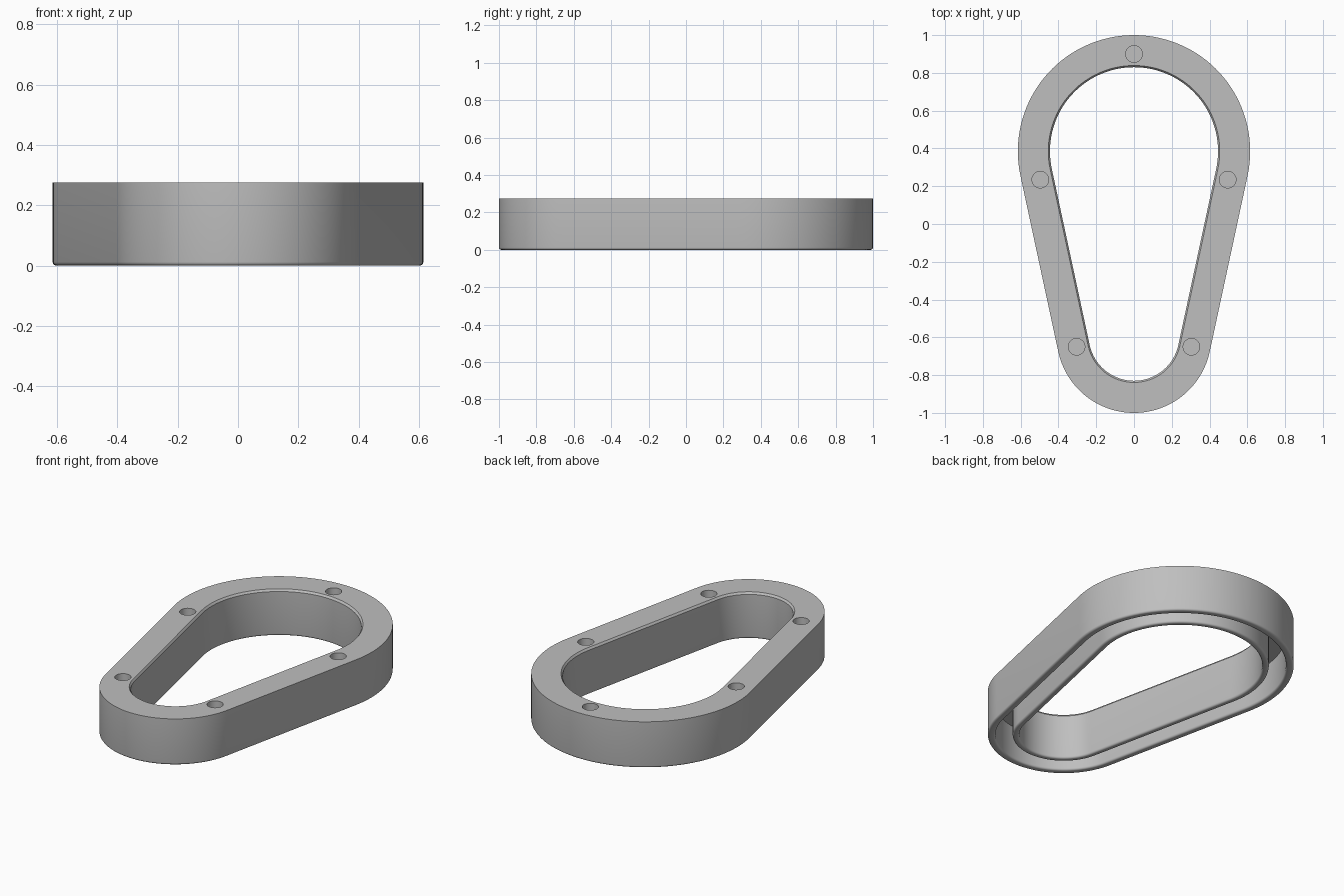
import bpy, bmesh
from math import sin, cos, pi, asin

cube = bpy.data.objects.get("Cube")
if cube:
    bpy.data.objects.remove(cube, do_unlink=True)

# Plan outline: two circles joined by straight tangents
BIG_Y, BIG_R = 0.385, 0.615
SMALL_Y, SMALL_R = -0.59, 0.41
HEIGHT, GROOVE_TOP, ROUND = 0.275, 0.2, 0.012
TILT = asin((BIG_R - SMALL_R) / (BIG_Y - SMALL_Y))

mat = bpy.data.materials.new("light_grey")
mat.use_nodes = True
grey = (0.52, 0.52, 0.52, 1)
mat.diffuse_color = grey
mat.node_tree.nodes["Principled BSDF"].inputs["Base Color"].default_value = grey


def outline(inset, z):
    """Teardrop loop moved inwards by inset."""
    points = []
    for cy, r, start, end, steps in (
        (BIG_Y, BIG_R, -TILT, pi + TILT, 64),
        (SMALL_Y, SMALL_R, pi + TILT, 2 * pi - TILT, 48),
    ):
        for i in range(steps + 1):
            a = start + (end - start) * i / steps
            points.append(((r - inset) * cos(a), cy + (r - inset) * sin(a), z))
    return points


def rim(outer, inner):
    """Bottom of a wall with both edges rounded, from outer to inner."""
    arc = [i * pi / 8 for i in range(5)]
    left = [(outer + ROUND * (1 - cos(a)), ROUND * (1 - sin(a))) for a in arc]
    right = [(inner - ROUND * (1 - cos(a)), ROUND * (1 - sin(a))) for a in reversed(arc)]
    return left + right


# Cross-section as (inset, height): outer wall, groove, inner wall, top chamfer
section = [(0, HEIGHT)] + rim(0, 0.042)
section += [(0.042, GROOVE_TOP), (0.134, GROOVE_TOP)] + rim(0.134, 0.17)
section += [(0.17, HEIGHT - 0.012), (0.161, HEIGHT)]

bm = bmesh.new()
rings = [[bm.verts.new(p) for p in outline(d, z)] for d, z in section]
for k, ring in enumerate(rings):
    following = rings[(k + 1) % len(rings)]
    for i in range(len(ring)):
        j = (i + 1) % len(ring)
        bm.faces.new((ring[i], ring[j], following[j], following[i]))
bmesh.ops.recalc_face_normals(bm, faces=bm.faces)
mesh = bpy.data.meshes.new("teardrop_ring")
bm.to_mesh(mesh)
bm.free()
body = bpy.data.objects.new("teardrop_ring", mesh)
bpy.context.collection.objects.link(body)
mesh.materials.append(mat)

# Blind round holes in the top
bm = bmesh.new()
holes = [(0, 0.9)] + [(s * x, y) for x, y in ((0.496, 0.235), (0.304, -0.65)) for s in (-1, 1)]
for x, y in holes:
    made = bmesh.ops.create_cone(bm, cap_ends=True, segments=40, radius1=0.044,
                                 radius2=0.044, depth=0.1)
    bmesh.ops.translate(bm, verts=made["verts"], vec=(x, y, HEIGHT))
cut_mesh = bpy.data.meshes.new("hole_cutter")
bm.to_mesh(cut_mesh)
bm.free()
cut_mesh.materials.append(mat)
cutter = bpy.data.objects.new("hole_cutter", cut_mesh)
cutter.hide_render = True
bpy.context.collection.objects.link(cutter)

mod = body.modifiers.new("holes", "BOOLEAN")
mod.object = cutter
mod.operation = "DIFFERENCE"
mod.solver = "EXACT"
bpy.ops.object.select_all(action="DESELECT")
body.select_set(True)
bpy.context.view_layer.objects.active = body
bpy.ops.object.modifier_apply(modifier=mod.name)
bpy.data.objects.remove(cutter, do_unlink=True)
bpy.ops.object.shade_smooth_by_angle(angle=pi / 6)
